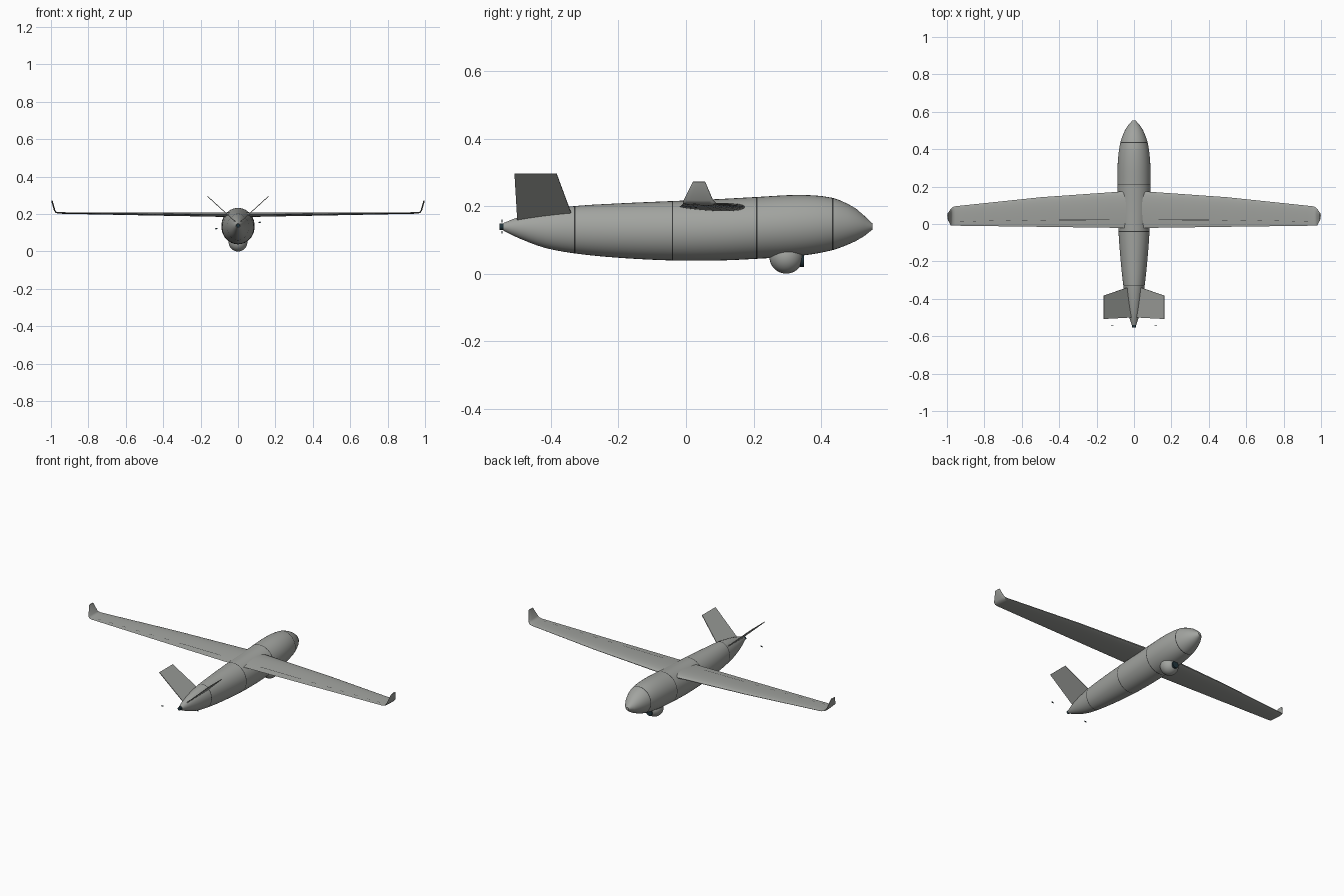
import bpy, bmesh, math
from mathutils import Vector, Matrix

if "Cube" in bpy.data.objects:
    bpy.data.objects.remove(bpy.data.objects["Cube"])


def material(name, rgb):
    m = bpy.data.materials.new(name)
    m.use_nodes = True
    m.diffuse_color = (*rgb, 1)
    m.node_tree.nodes["Principled BSDF"].inputs["Base Color"].default_value = (*rgb, 1)
    return m


GREY = material("airframe grey", (0.36, 0.37, 0.35))
SEAM = material("seam dark grey", (0.04, 0.042, 0.042))
DARK = material("dark teal", (0.015, 0.035, 0.045))


def finish(bm, name, mats, angle=35, mirror=False):
    """Turn a bmesh into a named object with sharp-edge-aware smoothing."""
    bmesh.ops.recalc_face_normals(bm, faces=bm.faces)
    me = bpy.data.meshes.new(name)
    bm.to_mesh(me)
    bm.free()
    for m in mats:
        me.materials.append(m)
    ob = bpy.data.objects.new(name, me)
    bpy.context.collection.objects.link(ob)
    bpy.ops.object.select_all(action='DESELECT')
    ob.select_set(True)
    bpy.context.view_layer.objects.active = ob
    bpy.ops.object.shade_smooth_by_angle(angle=math.radians(angle))
    if mirror:
        ob.modifiers.new("mirror", 'MIRROR')
    return ob


def loft(rings, paint, cap_start=True):
    """Skin closed rings; paint(ring, side) gives the material index."""
    bm = bmesh.new()
    loops = [[bm.verts.new(p) for p in r] for r in rings]
    n = len(loops[0])
    for i in range(len(loops) - 1):
        a, b = loops[i], loops[i + 1]
        for j in range(n):
            k = (j + 1) % n
            bm.faces.new((a[j], a[k], b[k], b[j])).material_index = paint(i, j)
    if cap_start:
        bm.faces.new(loops[0])
    bm.faces.new(loops[-1])
    return bm


def sample(table, t):
    """Smooth interpolation of table rows keyed on their first value."""
    i = max(k for k in range(len(table) - 1) if table[k][0] <= t or k == 0)
    a, b = table[i], table[i + 1]
    p, q = table[max(i - 1, 0)], table[min(i + 2, len(table) - 1)]
    h = b[0] - a[0]
    u = (t - a[0]) / h
    out = []
    for c in range(1, len(a)):
        m0 = (b[c] - p[c]) / (b[0] - p[0]) * h
        m1 = (q[c] - a[c]) / (q[0] - a[0]) * h
        out.append((2*u**3 - 3*u**2 + 1) * a[c] + (u**3 - 2*u**2 + u) * m0
                   + (3*u**2 - 2*u**3) * b[c] + (u**3 - u**2) * m1)
    return out


# Fuselage: station y, half width, top z, bottom z
BODY = [(-0.54, 0.012, 0.150, 0.127), (-0.50, 0.025, 0.166, 0.107),
        (-0.42, 0.043, 0.186, 0.077), (-0.33, 0.057, 0.200, 0.060),
        (-0.20, 0.071, 0.208, 0.047), (-0.04, 0.083, 0.215, 0.039),
        (0.10, 0.088, 0.221, 0.039), (0.21, 0.089, 0.227, 0.044),
        (0.34, 0.086, 0.233, 0.053), (0.435, 0.073, 0.224, 0.070),
        (0.50, 0.049, 0.195, 0.095), (0.535, 0.026, 0.165, 0.116),
        (0.553, 0.009, 0.148, 0.131)]
SEAMS = (-0.33, -0.04, 0.21, 0.435)
HALF = 0.0022
ys = {-0.54 + 1.093 * i / 44 for i in range(45)}
ys = {y for y in ys if all(abs(y - s) > 0.006 for s in SEAMS)}
ys = sorted(ys | {s + d for s in SEAMS for d in (-HALF, HALF)})
rings = []
for y in ys:
    w, top, bot = sample(BODY, y)
    rings.append([(w * math.cos(a), y, (top + bot) / 2 + (top - bot) / 2 * math.sin(a))
                  for a in (math.tau * j / 40 for j in range(40))])


def seam_paint(i, j):
    mid = (ys[i] + ys[i + 1]) / 2
    return int(any(abs(mid - s) < 0.001 for s in SEAMS))


finish(loft(rings, seam_paint), "fuselage", [GREY, SEAM])

# Wing: span x, height z, leading y, trailing y, thickness, tilt in degrees
WING = [(0.0, 0.197, 0.178, -0.022, 0.025, 0), (0.06, 0.197, 0.174, -0.021, 0.024, 0),
        (0.5, 0.201, 0.143, -0.015, 0.015, 0), (0.955, 0.206, 0.095, -0.009, 0.007, 0)]
WINGLET = [(0.971, 0.209, 0.090, -0.009, 0.007, 35), (0.980, 0.218, 0.080, -0.007, 0.007, 68),
           (0.995, 0.272, 0.057, 0.020, 0.007, 75)]
DASHES = [(0.13, 0.40), (0.47, 0.50), (0.57, 0.60), (0.66, 0.685),
          (0.75, 0.775), (0.835, 0.86), (0.91, 0.93)]
HINGE = (0.765, 0.785)
fractions = [0, 0.01, 0.04, 0.1, 0.2, 0.32, 0.46, 0.62, *HINGE, 0.9, 1]
outline = [(f, 1) for f in fractions] + [(f, -1) for f in fractions[-2:0:-1]]


def linear(x):
    for a, b in zip(WING, WING[1:]):
        if x <= b[0]:
            u = (x - a[0]) / (b[0] - a[0])
            return [p + (q - p) * u for p, q in zip(a, b)]


def section(x, z, lead, trail, thick, tilt):
    t = math.radians(tilt)
    pts = []
    for f, s in outline:
        h = 5 * thick * (0.2969 * math.sqrt(f) - 0.126 * f - 0.3516 * f**2
                         + 0.2843 * f**3 - 0.1036 * f**4)
        h = s * (h + 0.0004)
        pts.append((x - h * math.sin(t), lead + (trail - lead) * f, z + h * math.cos(t)))
    return pts


spans = sorted({r[0] for r in WING} | {x for d in DASHES for x in d})
stations = [linear(x) for x in spans] + WINGLET
hinge_side = fractions.index(HINGE[0])


def hinge_paint(i, j):
    if j != hinge_side or i + 1 >= len(spans):
        return 0
    mid = (spans[i] + spans[i + 1]) / 2
    return int(any(a < mid < b for a, b in DASHES))


bm = loft([section(*s) for s in stations], hinge_paint, cap_start=False)
finish(bm, "wings_with_winglets", [GREY, SEAM], mirror=True)

# V tail: thin slanted plates
corners = [Vector(c) for c in ((0.015, -0.333, 0.160), (0.163, -0.383, 0.295),
                               (0.163, -0.508, 0.295), (0.015, -0.500, 0.160))]
normal = (corners[1] - corners[0]).cross(corners[2] - corners[0]).normalized() * 0.002
bm = loft([[c - normal for c in corners], [c + normal for c in corners]], lambda i, j: 0)
finish(bm, "v_tail", [GREY], mirror=True)


def cylinder(name, radius, y0, y1, z, mat):
    bm = bmesh.new()
    place = Matrix.Translation((0, (y0 + y1) / 2, z)) @ Matrix.Rotation(math.pi / 2, 4, 'X')
    bmesh.ops.create_cone(bm, cap_ends=True, segments=24, radius1=radius, radius2=radius,
                          depth=y1 - y0, matrix=place)
    return finish(bm, name, [mat])


# Propeller hub and the small blade tips around it
cylinder("propeller_hub", 0.010, -0.553, -0.535, 0.139, DARK)
for side, name in ((1, "left_blade_tip"), (-1, "right_blade_tip")):
    bm = bmesh.new()
    place = (Matrix.Translation((side * 0.116, -0.545, 0.139 + side * 0.017))
             @ Matrix.Rotation(-0.15, 4, 'Y') @ Matrix.Diagonal((0.012, 0.003, 0.006, 1)))
    bmesh.ops.create_cube(bm, size=1, matrix=place)
    finish(bm, name, [DARK])

# Sensor ball under the nose with its forward lens
bm = bmesh.new()
bmesh.ops.create_uvsphere(bm, u_segments=32, v_segments=20, radius=0.05,
                          matrix=Matrix.Translation((0, 0.297, 0.05)))
finish(bm, "sensor_ball", [GREY], angle=60)
cylinder("sensor_lens", 0.02, 0.32, 0.349, 0.04, DARK)
